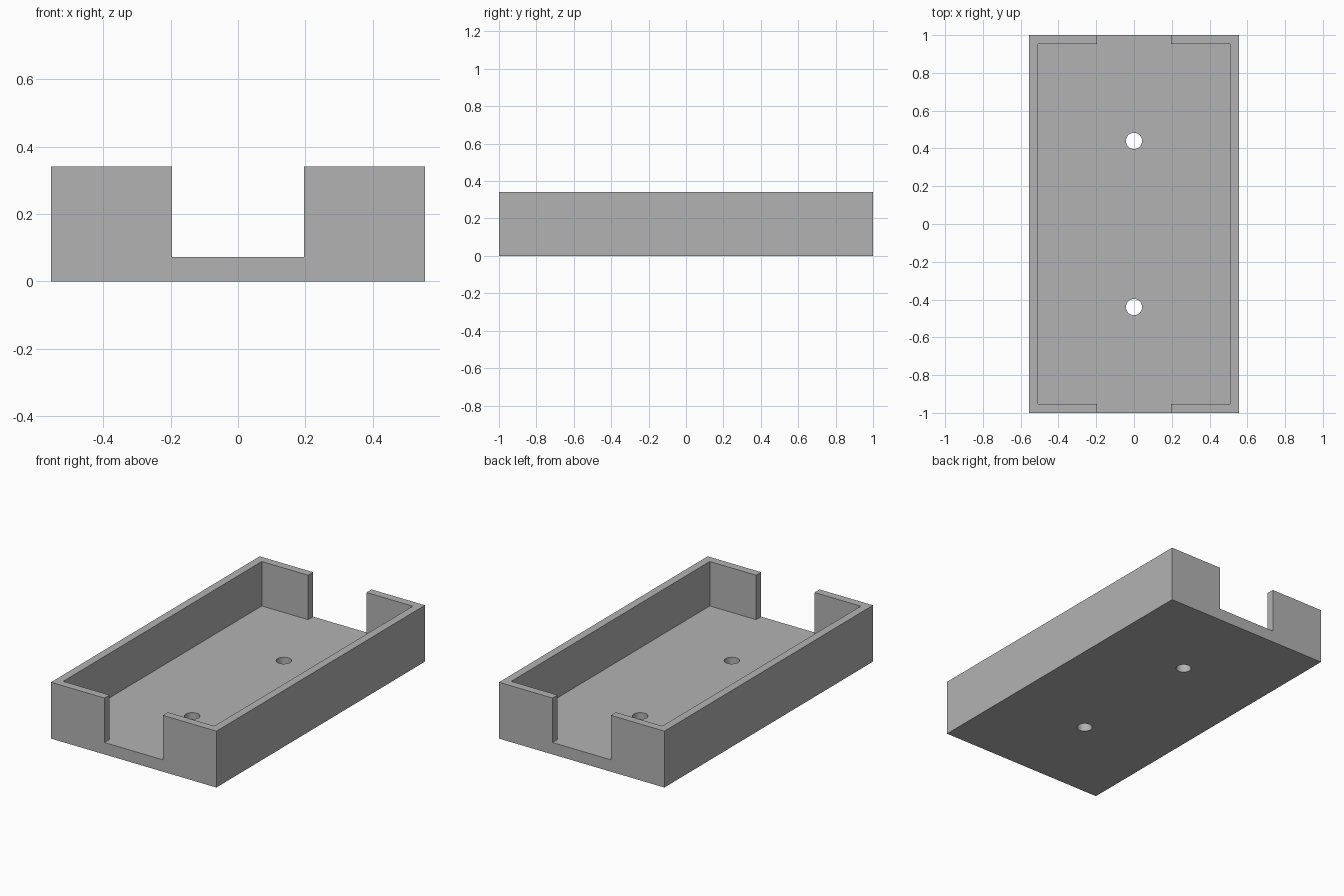
import bpy
import bmesh
import math

HALF_X, HALF_Y, HEIGHT = 0.555, 1.0, 0.342   # outer tray
WALL, FLOOR = 0.048, 0.072                   # thicknesses
GAP = 0.196                                  # half width of the end openings
HOLE_Y, HOLE_R = 0.44, 0.043                 # screw holes

cube = bpy.data.objects.get("Cube")
if cube:
    bpy.data.objects.remove(cube, do_unlink=True)

grey = bpy.data.materials.new("plain grey")
grey.use_nodes = True
colour = (0.45, 0.45, 0.45, 1)
grey.diffuse_color = colour
grey.node_tree.nodes["Principled BSDF"].inputs["Base Color"].default_value = colour


def prism(name, outline, z0, z1):
    """Extrude a counter-clockwise plan outline from z0 to z1."""
    bm = bmesh.new()
    base = bm.faces.new([bm.verts.new((x, y, z0)) for x, y in outline])
    top = bmesh.ops.extrude_face_region(bm, geom=[base])["geom"]
    verts = [v for v in top if isinstance(v, bmesh.types.BMVert)]
    bmesh.ops.translate(bm, vec=(0, 0, z1 - z0), verts=verts)
    bmesh.ops.recalc_face_normals(bm, faces=bm.faces)
    mesh = bpy.data.meshes.new(name)
    bm.to_mesh(mesh)
    bm.free()
    mesh.materials.append(grey)
    obj = bpy.data.objects.new(name, mesh)
    bpy.context.collection.objects.link(obj)
    return obj


def cut(target, cutter):
    """Subtract the cutter from the target, then discard it."""
    cutter.hide_render = True
    mod = target.modifiers.new("cut", "BOOLEAN")
    mod.operation = "DIFFERENCE"
    mod.solver = "EXACT"
    mod.object = cutter
    bpy.context.view_layer.objects.active = target
    bpy.ops.object.modifier_apply(modifier=mod.name)
    bpy.data.objects.remove(cutter, do_unlink=True)


# Outer block
tray = prism("tray", [(-HALF_X, -HALF_Y), (HALF_X, -HALF_Y),
                      (HALF_X, HALF_Y), (-HALF_X, HALF_Y)], 0, HEIGHT)

# Cavity with a tongue through each end wall
ix, iy, out = HALF_X - WALL, HALF_Y - WALL, HALF_Y + 0.1
right_side = [(GAP, -out), (GAP, -iy), (ix, -iy), (ix, iy), (GAP, iy), (GAP, out)]
left_side = [(-x, -y) for x, y in right_side]
cut(tray, prism("cavity_cutter", right_side + left_side, FLOOR, HEIGHT + 0.1))

# Two round holes through the floor
SIDES = 32
for y in (-HOLE_Y, HOLE_Y):
    angles = [2 * math.pi * i / SIDES for i in range(SIDES)]
    circle = [(HOLE_R * math.cos(a), y + HOLE_R * math.sin(a)) for a in angles]
    cut(tray, prism("hole_cutter", circle, -0.1, FLOOR + 0.1))

# Smooth hole walls, crisp box edges
bpy.ops.object.select_all(action="DESELECT")
tray.select_set(True)
bpy.context.view_layer.objects.active = tray
bpy.ops.object.shade_smooth_by_angle(angle=math.radians(30))
